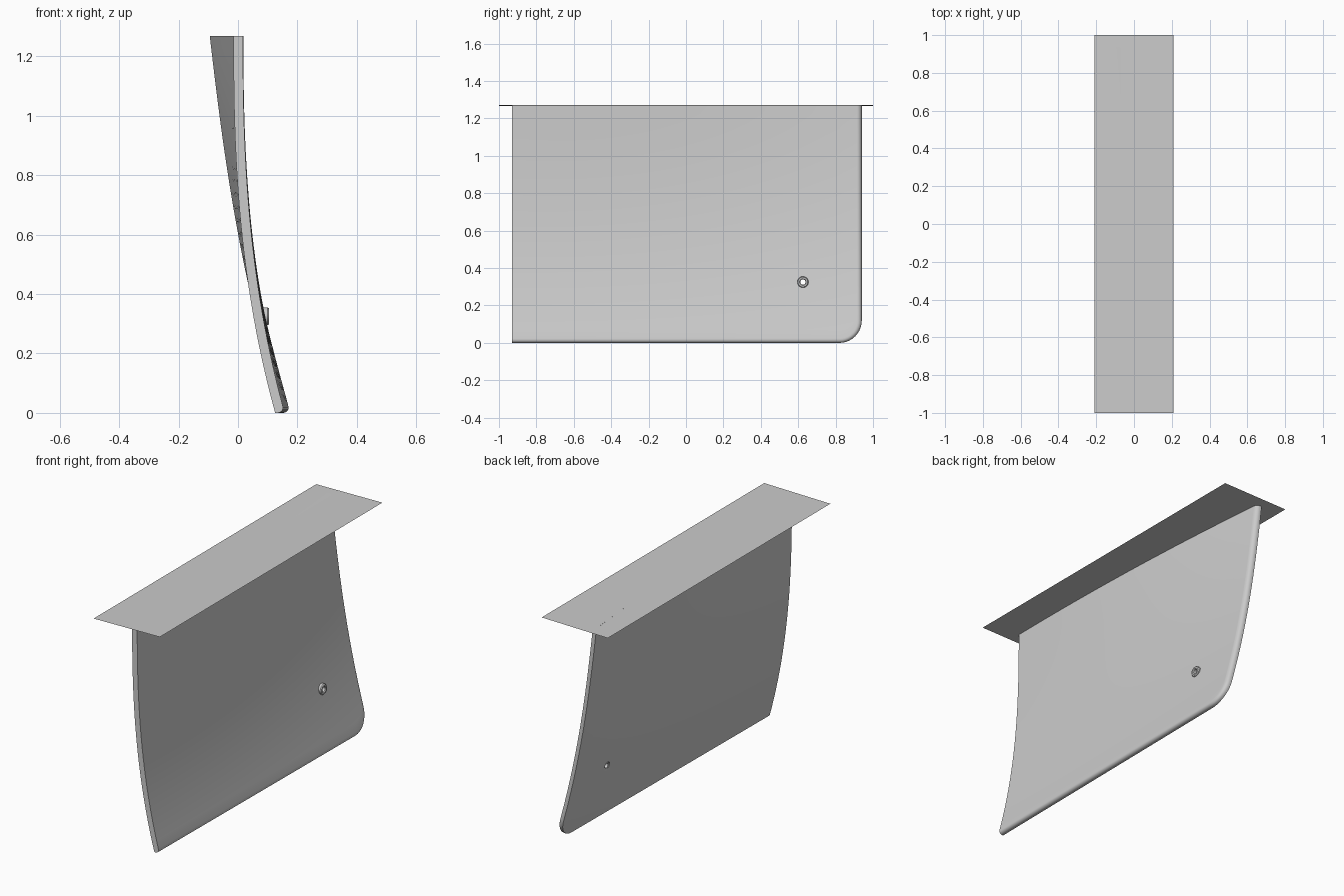
import bpy, bmesh, math

if "Cube" in bpy.data.objects:
    bpy.data.objects.remove(bpy.data.objects["Cube"], do_unlink=True)

FRONT, BACK, TOP = -0.93, 0.94, 1.268
THICK, FILLET, CORNER = 0.032, 0.024, 0.12
ROWS = 28

grey = bpy.data.materials.new("plain grey")
grey.use_nodes = True
grey.diffuse_color = (0.6, 0.6, 0.6, 1)
grey.node_tree.nodes["Principled BSDF"].inputs["Base Color"].default_value = (0.6, 0.6, 0.6, 1)


def make_object(name, bm):
    bmesh.ops.recalc_face_normals(bm, faces=bm.faces)
    mesh = bpy.data.meshes.new(name)
    bm.to_mesh(mesh)
    bm.free()
    mesh.materials.append(grey)
    obj = bpy.data.objects.new(name, mesh)
    bpy.context.collection.objects.link(obj)
    return obj


def inner_x(y, z):
    """Curved and twisted inner surface of the panel."""
    t = (y - FRONT) / (BACK - FRONT)
    h = min(max(z / TOP, 0), 1)
    return -0.015 + 0.14 * (1 - h) ** 2.5 + 0.02 * t - 0.1 * h ** 1.5 * t * t


def columns(inset):
    """Lower ends of the panel columns, following the rounded corner."""
    n, arc = 24, 10
    cy, cz, r = BACK - CORNER, CORNER, CORNER - inset
    pts = [(FRONT + (cy - FRONT) * i / n, inset) for i in range(n)]
    for i in range(arc + 1):
        a = math.pi / 2 * i / arc
        pts.append((cy + r * math.sin(a), cz - r * math.cos(a)))
    return pts


def grid_layer(bm, inset, depth):
    return [[bm.verts.new((inner_x(y, zb + (TOP - zb) * j / ROWS) + depth, y,
                           zb + (TOP - zb) * j / ROWS)) for j in range(ROWS + 1)]
            for y, zb in columns(inset)]


def rim(layer):
    return [col[0] for col in layer] + layer[-1][1:]


# Panel: two curved skins joined by a rim that is rounded on the outer side
bm = bmesh.new()
steps = 6
section = [(0, 0)] + [(FILLET * (1 - math.cos(a)), THICK - FILLET + FILLET * math.sin(a))
                      for a in (math.pi / 2 * k / steps for k in range(steps + 1))]
layers = [grid_layer(bm, *s) for s in section]
for layer in (layers[0], layers[-1]):
    for a, b in zip(layer, layer[1:]):
        for j in range(ROWS):
            bm.faces.new((a[j], b[j], b[j + 1], a[j + 1]))
for la, lb in zip(layers, layers[1:]):
    ra, rb = rim(la), rim(lb)
    for i in range(len(ra) - 1):
        bm.faces.new((ra[i], ra[i + 1], rb[i + 1], rb[i]))
# Flat front and top ends
bm.faces.new(layers[0][0] + layers[-1][0][::-1] + [l[0][0] for l in layers[-2:0:-1]])
bm.faces.new([c[-1] for c in layers[0]] + [l[-1][-1] for l in layers[1:-1]]
             + [c[-1] for c in layers[-1]][::-1])
bmesh.ops.delete(bm, geom=[v for v in bm.verts if not v.link_faces], context='VERTS')
panel = make_object("curved_panel", bm)

# Hole through the panel
HOLE_Y, HOLE_Z = 0.625, 0.325
bpy.ops.mesh.primitive_cylinder_add(vertices=24, radius=0.022, depth=0.4,
                                    location=(0.08, HOLE_Y, HOLE_Z),
                                    rotation=(0, math.pi / 2, 0))
cutter = bpy.context.object
cutter.name = "hole_cutter"
cutter.hide_render = True
cutter.hide_set(True)
cut = panel.modifiers.new("hole", 'BOOLEAN')
cut.object = cutter
cut.solver = 'EXACT'
bpy.context.view_layer.objects.active = panel
panel.select_set(True)
bpy.ops.object.modifier_apply(modifier="hole")
bpy.data.objects.remove(cutter, do_unlink=True)

# Ring sleeve standing in the hole
bm = bmesh.new()
profile = [(0.014, 0.064), (0.014, 0.1), (0.018, 0.105), (0.026, 0.105), (0.03, 0.1), (0.03, 0.064)]
seg = 24
rings = [[bm.verts.new((x, HOLE_Y + r * math.cos(math.tau * i / seg),
                        HOLE_Z + r * math.sin(math.tau * i / seg))) for i in range(seg)]
         for r, x in profile]
for a, b in zip(rings, rings[1:] + rings[:1]):
    for i in range(seg):
        k = (i + 1) % seg
        bm.faces.new((a[i], a[k], b[k], b[i]))
ring = make_object("ring_sleeve", bm)

# Thin, slightly sloping top plate
bm = bmesh.new()
bm.faces.new([bm.verts.new((x, y, 1.269 + 0.015 * x))
              for x, y in ((-0.208, -1), (0.208, -1), (0.208, 1), (-0.208, 1))])
plate = make_object("top_plate", bm)

# Smooth shading with crisp edges
for obj in (panel, ring):
    bpy.ops.object.select_all(action='DESELECT')
    obj.select_set(True)
    bpy.context.view_layer.objects.active = obj
    bpy.ops.object.shade_smooth_by_angle(angle=math.radians(35))
